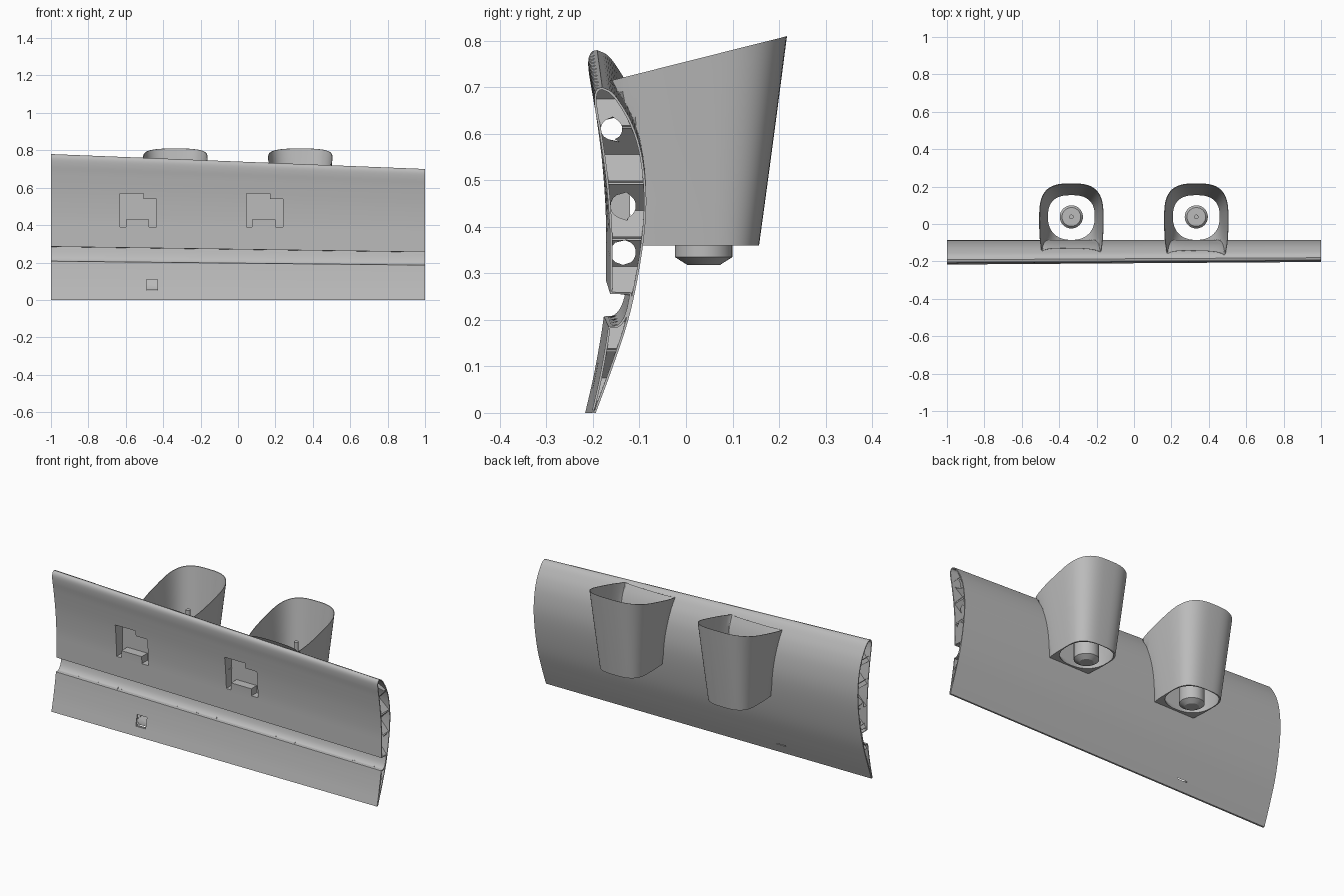
import bpy, bmesh, math
from mathutils import Vector

cube = bpy.data.objects.get("Cube")
if cube:
    bpy.data.objects.remove(cube, do_unlink=True)

grey = bpy.data.materials.new("light_grey")
grey.use_nodes = True
grey.diffuse_color = (0.5, 0.5, 0.5, 1)
grey.node_tree.nodes["Principled BSDF"].inputs["Base Color"].default_value = (0.5, 0.5, 0.5, 1)


def make(name, bm, smooth=True):
    me = bpy.data.meshes.new(name)
    bm.to_mesh(me)
    bm.free()
    ob = bpy.data.objects.new(name, me)
    bpy.context.collection.objects.link(ob)
    me.materials.append(grey)
    if smooth:
        soften(ob)
    return ob


def activate(ob):
    bpy.ops.object.select_all(action='DESELECT')
    ob.select_set(True)
    bpy.context.view_layer.objects.active = ob


def soften(ob):
    activate(ob)
    bpy.ops.object.shade_smooth_by_angle(angle=math.radians(30))


def spline(pts, n=5):
    """Smooth curve through the points."""
    p = [Vector(q) for q in pts]
    p = [2 * p[0] - p[1]] + p + [2 * p[-1] - p[-2]]
    out = []
    for a, b, c, d in zip(p, p[1:], p[2:], p[3:]):
        for i in range(n):
            t = i / n
            out.append(0.5 * (2 * b + (c - a) * t + (2 * a - 5 * b + 4 * c - d) * t ** 2
                              + (3 * b - a - 3 * c + d) * t ** 3))
    return out + [p[-2]]


# Wing section at the narrow end, as (y, z)
rear = spline([(-.194, 0), (-.157, .1), (-.124, .2), (-.102, .3), (-.088, .4), (-.086, .48),
               (-.096, .56), (-.115, .62), (-.14, .665), (-.16, .69), (-.18, .70)])
flap_front = spline([(-.203, 0), (-.187, .07), (-.174, .14), (-.167, .186)])
groove = spline([(-.16, .187), (-.147, .189), (-.135, .203), (-.127, .225), (-.121, .255)])
main_front = spline([(-.163, .256), (-.163, .32), (-.164, .4), (-.172, .5), (-.186, .6),
                     (-.195, .65), (-.197, .68), (-.191, .696), (-.18, .70)])
front = flap_front + groove + main_front
PIVOT = -0.083


def grow(x):
    return 1 + 0.057 * (1 - x)


def surface(curve, x, z):
    """y of a skin curve at a given span position and height."""
    s = grow(x)
    h = z / s
    y = curve[-1].x
    for a, b in zip(curve, curve[1:]):
        if h <= b.y:
            t = (h - a.y) / max(b.y - a.y, 1e-6)
            y = a.x + (b.x - a.x) * min(max(t, 0), 1)
            break
    return PIVOT + (y - PIVOT) * s


# Pocket outlines, as (x, z)
POCKET = [(0, .39), (.03, .39), (.03, .43), (.155, .43), (.155, .39),
          (.195, .39), (.195, .54), (.125, .54), (.125, .57), (0, .57)]
POCKET_X = (-.63, .045)
FLOOR = -0.12


def prism(name, pts, near, far, open_front=False):
    bm = bmesh.new()
    a = [bm.verts.new((x, near(x, z), z)) for x, z in pts]
    b = [bm.verts.new((x, far, z)) for x, z in pts]
    n = len(pts)
    for i in range(n):
        j = (i + 1) % n
        bm.faces.new((a[i], b[i], b[j], a[j]))
    bm.faces.new(b[::-1])
    if not open_front:
        bm.faces.new(a)
        bmesh.ops.recalc_face_normals(bm, faces=bm.faces)
    return make(name, bm, False)


# Wing skin: lofted hollow section, open at both ends
outline = rear + front[::-1][1:]
bm = bmesh.new()
STEPS = 20
rows = []
for k in range(STEPS + 1):
    x = -1 + 2 * k / STEPS
    s = grow(x)
    rows.append([bm.verts.new((x, PIVOT + (p.x - PIVOT) * s, p.y * s)) for p in outline])
for r, q in zip(rows, rows[1:]):
    for i in range(len(outline)):
        j = (i + 1) % len(outline)
        bm.faces.new((r[i], r[j], q[j], q[i]))
skin = make("wing_skin", bm, False)
shell = skin.modifiers.new("shell", 'SOLIDIFY')
shell.thickness = 0.005
shell.offset = -1

# Cut the pockets into the front skin and line them with trays
cutters = []
for x0 in POCKET_X:
    pts = [(x0 + x, z) for x, z in POCKET]
    cutters.append(prism("pocket_cutter", pts, lambda x, z: -0.3, FLOOR - .001))
    prism("servo_tray", pts, lambda x, z: surface(front, x, z) + .002, FLOOR, True)
cutters.append(prism("flap_cutter", [(-.49, .05), (-.43, .05), (-.43, .11), (-.49, .11)],
                     lambda x, z: -0.3, -.183))
for c in cutters:
    cut = skin.modifiers.new("cut", 'BOOLEAN')
    cut.operation = 'DIFFERENCE'
    cut.solver = 'EXACT'
    cut.object = c
activate(skin)
for m in list(skin.modifiers):
    bpy.ops.object.modifier_apply(modifier=m.name)
for c in cutters:
    bpy.data.objects.remove(c, do_unlink=True)
soften(skin)

# Diagonal ribs inside the wing, bored along the span
BORES = [(-.135, .345, .027), (-.135, .445, .027), (-.16, .61, .023)]


def rib_row(x, z):
    y0, y1 = surface(front, x, z) + .002, surface(rear, x, z) - .002
    if any(p <= x <= p + .195 for p in POCKET_X) and .385 < z < .575:
        y0 = FLOOR + .002
    y0 = min(y0, y1 - .001)
    mid, gap = (y0 + y1) / 2, 0
    for by, bz, r in BORES:
        if abs(z - bz) < r:
            mid, gap = by, math.sqrt(r * r - (z - bz) ** 2)
    clamp = lambda y: min(max(y, y0), y1)
    return [y0, clamp(mid - gap), clamp(mid + gap), y1]


bm = bmesh.new()
for sign, start in ((-1, 1.255), (1, .745)):
    for k in range(-22, 6):
        last = None
        for i in range(1, 130):
            z = i * .006
            x = start + .12 * k + sign * z
            if abs(x) > .998 or z > .695 * grow(x):
                last = None
                continue
            row = [bm.verts.new((x, y, z)) for y in rib_row(x, z)]
            if last:
                for a in (0, 2):
                    bm.faces.new((last[a], last[a + 1], row[a + 1], row[a]))
            last = row
make("inner_ribs", bm, False)


# Duct cowls behind the wing: straight-sided outside, round inside
def power(v, e):
    return math.copysign(abs(v) ** (2 / e), v)


def cowl_ring(bm, cx, t, rx, cy, back, fore, e_back, e_fore, n=72):
    ring = []
    for i in range(n):
        a = 2 * math.pi * i / n
        c, s = math.cos(a), math.sin(a)
        e, ry = (e_back, back) if s > 0 else (e_fore, fore)
        x, y = cx + rx * power(c, e), cy + ry * power(s, e)
        for _ in range(3):
            z = .36 + t * (.755 + .252 * y - .36)
            y = max(y, surface(rear, x, z) - .003)
        ring.append(bm.verts.new((x, y, z)))
    return ring


def lerp(a, b, t):
    return a + (b - a) * t


def cowl(name, cx):
    bm = bmesh.new()
    rings = []
    levels = [i / 12 for i in range(13)]
    for t in levels:
        rings.append(cowl_ring(bm, cx, t, lerp(.13, .172, t), lerp(.037, .03, t),
                               lerp(.12, .187, t), lerp(.25, .3, t), 3, 3))
    for t in levels[::-1]:
        rings.append(cowl_ring(bm, cx, t, lerp(.125, .169, t), lerp(.037, .03, t),
                               lerp(.117, .184, t), lerp(.122, .297, t), lerp(2.6, 3, t),
                               lerp(2.3, 3, t)))
    for r, q in zip(rings, rings[1:] + rings[:1]):
        for i in range(len(r)):
            j = (i + 1) % len(r)
            bm.faces.new((r[i], r[j], q[j], q[i]))
    make(name, bm)


# Motor: turned body with a chamfered foot and a thin shaft
def motor(name, cx, cy=.038, n=32):
    profile = [(.035, .318), (.062, .335), (.062, .54), (.05, .555), (.012, .555), (.012, .65)]
    bm = bmesh.new()
    rings = [[bm.verts.new((cx + r * math.cos(2 * math.pi * i / n),
                            cy + r * math.sin(2 * math.pi * i / n), z)) for i in range(n)]
             for r, z in profile]
    for r, q in zip(rings, rings[1:]):
        for i in range(n):
            j = (i + 1) % n
            bm.faces.new((r[i], r[j], q[j], q[i]))
    bm.faces.new(rings[0][::-1])
    bm.faces.new(rings[-1])
    make(name, bm)


for side, cx in (("right", -.335), ("left", .333)):
    cowl(side + "_cowl", cx)
    motor(side + "_motor", cx)
